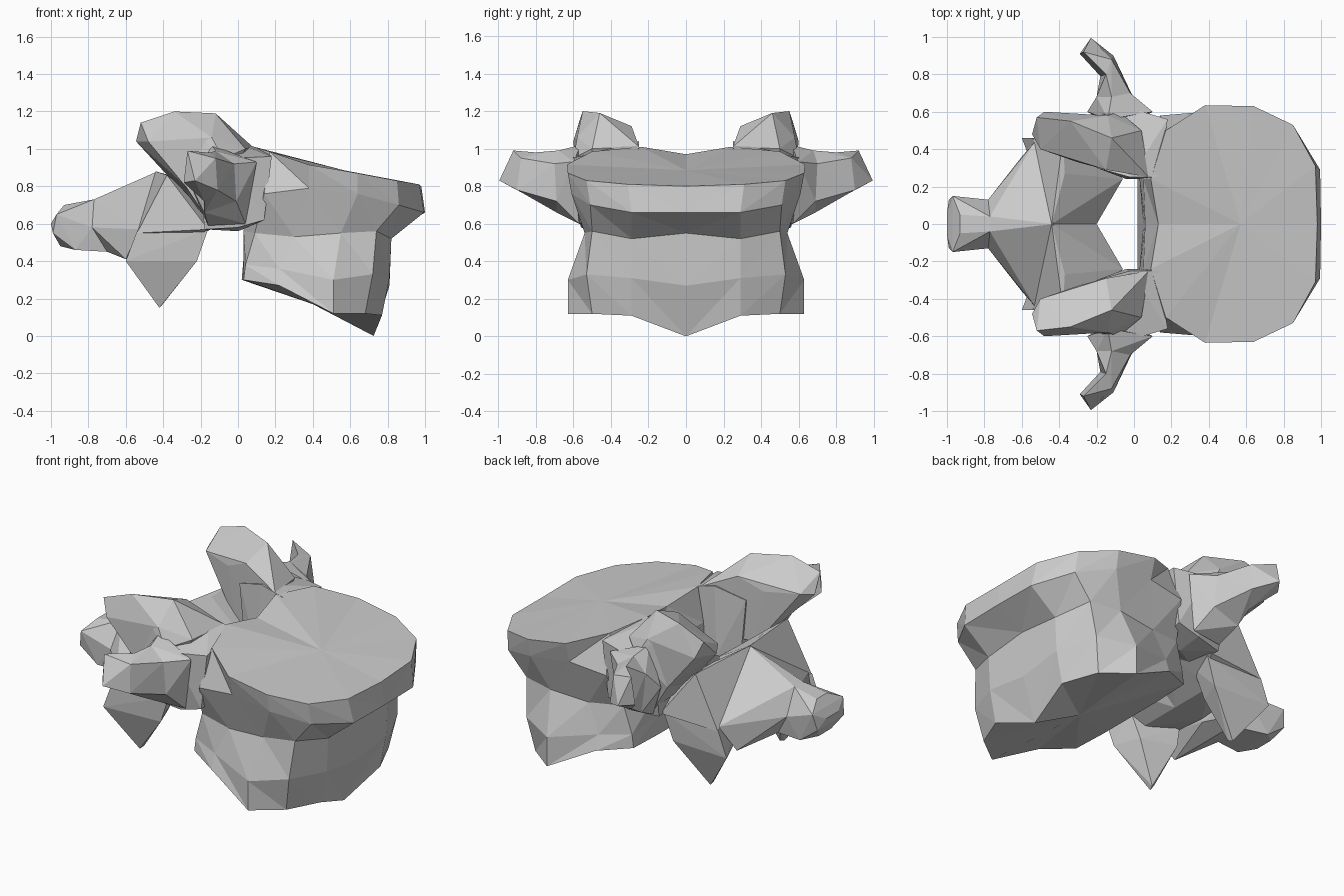
import bpy, bmesh


def finish(name, bm, mirror=False):
    bmesh.ops.recalc_face_normals(bm, faces=bm.faces)
    me = bpy.data.meshes.new(name)
    bm.to_mesh(me)
    bm.free()
    ob = bpy.data.objects.new(name, me)
    bpy.context.collection.objects.link(ob)
    if mirror:
        mod = ob.modifiers.new("Mirror", 'MIRROR')
        mod.use_axis = (False, True, False)
        mod.use_clip = False
        mod.use_mirror_merge = False
    return ob


def hull(bm, pts):
    vs = [bm.verts.new(p) for p in pts]
    r = bmesh.ops.convex_hull(bm, input=vs)
    junk = [v for v in set(r["geom_interior"] + r["geom_unused"])
            if isinstance(v, bmesh.types.BMVert) and not v.link_faces]
    bmesh.ops.delete(bm, geom=junk, context='VERTS')


def chain(name, sections, mirror=True):
    """Faceted limb: hull between each consecutive pair of sections."""
    bm = bmesh.new()
    for a, b in zip(sections, sections[1:]):
        hull(bm, a + b)
    return finish(name, bm, mirror)


def both(pts):
    return pts + [(x, -y, z) for x, y, z in pts if y > 0]


# Main body: half-outlines from back centre to front centre, one per level
top = [(.13, 0, .97), (.09, .24, 1.01), (.17, .5, .985), (.38, .635, .915),
       (.64, .63, .87), (.85, .53, .83), (.97, .31, .81), (.98, 0, .80)]
rim = [(.06, 0, .8), (.05, .24, .8), (.14, .58, .76), (.38, .6, .79),
       (.64, .61, .76), (.86, .51, .70), (.995, .29, .66), (1, 0, .66)]
waist = [(.05, 0, .58), (.03, .24, .56), (.09, .48, .55), (.3, .52, .53),
         (.55, .54, .55), (.74, .5, .56), (.82, .29, .52), (.82, 0, .55)]
flare = [(.03, 0, .42), (.03, .24, .41), (.04, .47, .38), (.22, .54, .36),
         (.51, .63, .30), (.72, .53, .33), (.81, .29, .31), (.81, 0, .27)]
base = [(.02, 0, .30), (.02, .24, .30), (.03, .47, .30), (.22, .57, .27),
        (.51, .63, .12), (.68, .5, .12), (.77, .29, .11), (.725, 0, 0)]

bm = bmesh.new()
rings = []
for half in (top, rim, waist, flare, base):
    full = half + [(x, -y, z) for x, y, z in half[-2:0:-1]]
    rings.append([bm.verts.new(p) for p in full])
n = len(rings[0])
for a, b in zip(rings, rings[1:]):
    for i in range(n):
        j = (i + 1) % n
        if i < n // 2:
            bm.faces.new((a[i], b[i], b[j]))
            bm.faces.new((a[i], b[j], a[j]))
        else:
            bm.faces.new((a[i], b[i], a[j]))
            bm.faces.new((a[j], b[i], b[j]))
for ring, c in ((rings[0], (.57, 0, .885)), (rings[-1], (.4, 0, .17))):
    v = bm.verts.new(c)
    for i in range(n):
        bm.faces.new((ring[i], ring[(i + 1) % n], v))
finish("vertebral_body", bm)

# Pedicles bridging the body to the arch
chain("pedicles", [
    [(.13, .25, 1.0), (.1, .24, .6), (.18, .56, .96), (.14, .56, .62)],
    [(-.02, .25, 1.04), (-.04, .24, .62), (-.02, .62, .95), (0, .56, .58), (0, .4, .56)],
    [(-.2, .3, .98), (-.16, .3, .58), (-.2, .58, .85), (-.18, .52, .57)]])

# Side processes sweeping outward and back
chain("transverse_processes", [
    [(.1, .6, .93), (.04, .57, .60), (-.16, .55, .59), (-.25, .6, .80), (-.14, .56, 1.02)],
    [(-.02, .7, .92), (-.01, .69, .72), (-.18, .69, .66), (-.2, .68, .9), (-.12, .68, .99)],
    [(-.11, .9, .78), (-.12, .88, .95), (-.15, .8, .98), (-.18, .79, .72)],
    [(-.23, .995, .83), (-.27, .92, .99), (-.29, .91, .82)]])

# Upper joint processes
chain("superior_articular_processes", [
    [(.08, .25, 1.01), (.04, .5, 1.0), (-.08, .6, .95), (-.06, .28, .75), (-.16, .55, .62)],
    [(-.12, .46, 1.19), (-.15, .29, 1.12), (-.14, .58, 1.06), (-.34, .55, 1.2),
     (-.28, .58, .8), (-.25, .33, .72), (-.3, .33, 1.05)],
    [(-.52, .57, 1.14), (-.545, .48, 1.04), (-.48, .6, 1.04), (-.5, .4, 1.06),
     (-.34, .55, 1.2)]])

# Sloping plates closing the canal
chain("lamina", [
    [(-.44, 0, .88), (-.2, 0, .57), (-.5, 0, .48), (-.3, 0, .48)],
    [(-.37, .27, .86), (-.2, .1, .57), (-.06, .24, .62), (-.16, .48, .57),
     (-.38, .45, .86), (-.54, .46, .55), (-.3, .3, .48)]])

# Lower joint processes
chain("inferior_articular_processes", [
    [(-.54, .46, .56), (-.16, .45, .57), (-.2, .28, .57), (-.5, .2, .5)],
    [(-.6, .46, .40), (-.22, .44, .40), (-.28, .28, .40), (-.5, .22, .4)],
    [(-.42, .36, .15), (-.41, .33, .16), (-.43, .34, .17)]])

# Rear spine with a knobbed tip
chain("spinous_process", [
    both([(-.43, 0, .88), (-.53, .44, .57), (-.6, .36, .41), (-.5, 0, .46)]),
    both([(-.77, .04, .73), (-.78, .13, .58), (-.70, .1, .45)]),
    both([(-.93, .05, .70), (-.97, .15, .65), (-.99, .13, .55), (-.87, .13, .46),
          (-.95, .06, .48), (-1, .06, .6)])], mirror=False)
